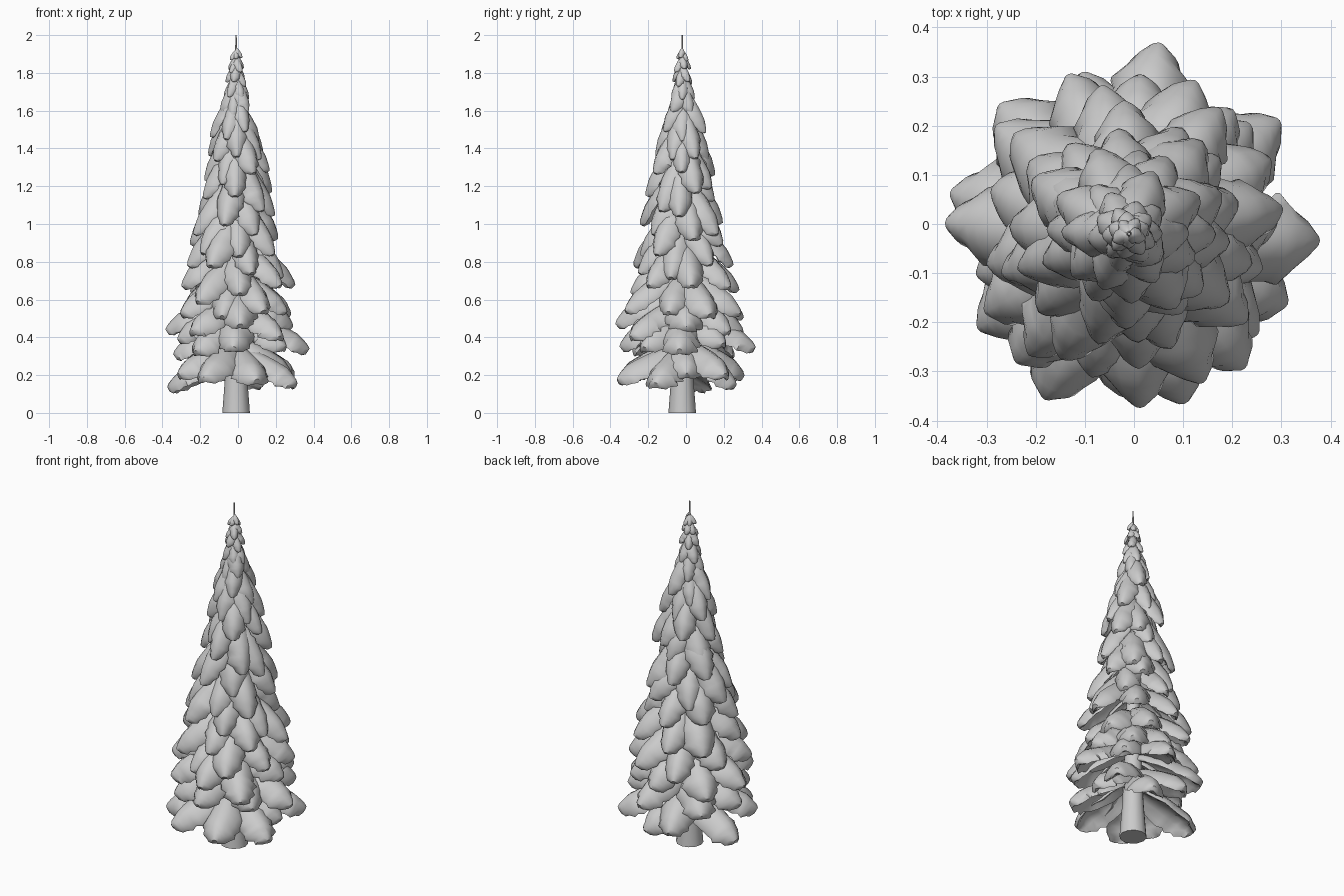
import bpy, bmesh, math, random
from mathutils import Vector

if "Cube" in bpy.data.objects:
    bpy.data.objects.remove(bpy.data.objects["Cube"])

random.seed(7)
CX, CY = -0.01, -0.02

# tip height, tip radius, drop from trunk to tip, bough width
PROFILE = [(0.13, .38, .16, .20), (0.35, .38, .17, .20), (0.48, .35, .19, .19),
           (0.65, .31, .24, .18), (0.90, .255, .28, .165), (1.20, .19, .27, .14),
           (1.38, .165, .25, .12), (1.52, .12, .19, .10), (1.65, .075, .13, .07),
           (1.80, .052, .07, .048), (1.90, .03, .04, .03)]


def profile(z):
    for a, b in zip(PROFILE, PROFILE[1:]):
        if z <= b[0]:
            t = max(0, (z - a[0]) / (b[0] - a[0]))
            return [a[i] + (b[i] - a[i]) * t for i in (1, 2, 3)]
    return PROFILE[-1][1:]


# outline half-widths along a bough, with a ragged blunt point
STEPS = [(0, .18), (.15, .5), (.3, .8), (.45, .96), (.58, 1.0), (.66, .93), (.72, .97),
         (.79, .84), (.85, .86), (.91, .6), (.96, .5), (1.0, .2)]
ACROSS = [-1, -.8, -.45, 0, .45, .8, 1]


def bough(bm, angle, radius, tip_z, drop, width):
    out = Vector((math.cos(angle), math.sin(angle), 0))
    side = Vector((-out.y, out.x, 0))
    base = Vector((CX, CY, tip_z + drop))
    rings = []
    for t, w in STEPS:
        pos = base + out * radius * t + Vector((0, 0, -drop * t ** 1.55))
        tan = out * radius + Vector((0, 0, -drop * 1.55 * max(t, .02) ** .55))
        nor = tan.cross(side).normalized()
        if nor.z < 0:
            nor = -nor
        half = width * .5 * w
        jag = [random.uniform(.88, 1.1) if t > .3 else 1 for _ in range(2)]
        thick = width * .22 * min(1, .45 + w)
        top, low = [], []
        for s in ACROSS:
            k = jag[0] if s < 0 else jag[1]
            arch = -width * .36 * w * s * s - (width * .13 * max(0, t - .8) / .2)
            edge = math.sqrt(max(0, 1 - s * s)) * .7 + .3
            p = pos + side * half * s * k + nor * arch
            top.append(bm.verts.new(p + nor * thick * .5 * edge))
            low.append(bm.verts.new(p - nor * thick * random.uniform(.45, .8) * edge))
        rings.append(top + low[::-1])
    n = len(rings[0])
    for a, b in zip(rings, rings[1:]):
        for i in range(n):
            bm.faces.new((a[i], a[(i + 1) % n], b[(i + 1) % n], b[i]))
    bm.faces.new(rings[0][::-1])
    bm.faces.new(rings[-1])


def finish(bm, name, angle=50):
    bmesh.ops.recalc_face_normals(bm, faces=bm.faces[:])
    mesh = bpy.data.meshes.new(name)
    bm.to_mesh(mesh)
    bm.free()
    ob = bpy.data.objects.new(name, mesh)
    bpy.context.collection.objects.link(ob)
    bpy.context.view_layer.objects.active = ob
    ob.select_set(True)
    bpy.ops.object.shade_smooth_by_angle(angle=math.radians(angle))
    ob.select_set(False)


# trunk: tapered post running up to a thin leader
bm = bmesh.new()
loops = []
for z, r in [(0, .073), (.2, .058), (.6, .042), (1.2, .024), (1.7, .01), (1.9, .006), (2.0, .003)]:
    loops.append([bm.verts.new((CX + r * math.cos(i * math.tau / 12),
                                CY + r * math.sin(i * math.tau / 12), z)) for i in range(12)])
for a, b in zip(loops, loops[1:]):
    for i in range(12):
        bm.faces.new((a[i], a[(i + 1) % 12], b[(i + 1) % 12], b[i]))
bm.faces.new(loops[0][::-1])
bm.faces.new(loops[-1])
finish(bm, "trunk")

# lowest boughs: direction, reach, tip height
LOW = [(167, .38, .15), (-24, .36, .17), (-148, .37, .22), (-117, .385, .20),
       (-72, .37, .19), (37, .39, .22), (106, .35, .21), (72, .31, .16), (5, .30, .22),
       (135, .38, .33), (81, .40, .36), (-2, .395, .35), (-92, .34, .36),
       (-165, .33, .40), (-130, .34, .34), (-38, .34, .36), (42, .34, .38), (180, .34, .32)]
bm = bmesh.new()
for deg, r, z in LOW:
    _, drop, width = profile(z)
    bough(bm, math.radians(deg), r, z, drop * random.uniform(.9, 1.1), width)
finish(bm, "lower_boughs")

# upper boughs in staggered tiers
z, tier = .45, 0
bm = bmesh.new()
while z < 1.91:
    r, drop, width = profile(z)
    n = 8 if z < .7 else 7 if z < 1.1 else 6 if z < 1.5 else 5
    for i in range(n):
        a = (i + tier * .5 + random.uniform(-.13, .13)) * math.tau / n + tier * .07
        k = random.uniform(.86, 1.08)
        zz = z + random.uniform(-.2, .2) * drop
        bough(bm, a, r * k, zz, drop * random.uniform(.9, 1.1), width * random.uniform(.88, 1.1))
    z += .04 + .3 * drop
    tier += 1
finish(bm, "upper_boughs")
